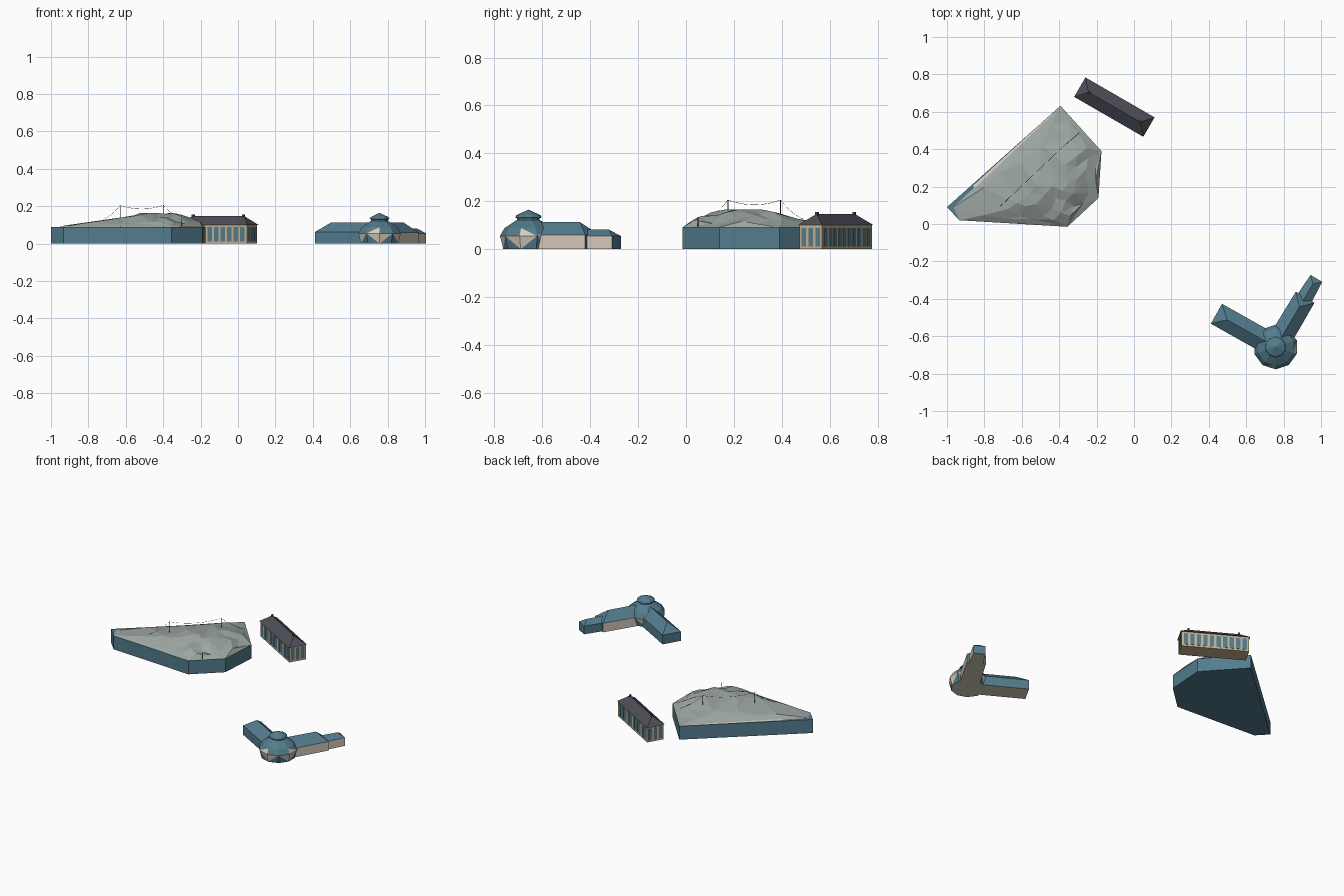
import bpy, bmesh, math, random
from mathutils import Vector, Matrix
from mathutils.geometry import delaunay_2d_cdt

if "Cube" in bpy.data.objects:
    bpy.data.objects.remove(bpy.data.objects["Cube"])

random.seed(4)

def mat(name, r, g, b):
    m = bpy.data.materials.new(name)
    m.diffuse_color = tuple((c / 255) ** 2.2 for c in (r, g, b)) + (1,)
    m.use_nodes = True
    m.node_tree.nodes["Principled BSDF"].inputs["Base Color"].default_value = m.diffuse_color
    return m

BLUE = mat("slate blue", 84, 123, 140)
CREAM = mat("cream", 216, 204, 188)
TAN = mat("tan trim", 196, 176, 140)
ROOF = mat("dark roof", 78, 79, 88)
ROCK = mat("grey rock", 154, 164, 160)
BLACK = mat("cable black", 40, 40, 42)

def add(name, verts, faces, mats, idx=None, matrix=None):
    me = bpy.data.meshes.new(name)
    me.from_pydata([tuple(v) for v in verts], [], faces)
    for m in mats:
        me.materials.append(m)
    if idx:
        for p in me.polygons:
            p.material_index = idx[p.index]
    bm = bmesh.new()
    bm.from_mesh(me)
    bmesh.ops.recalc_face_normals(bm, faces=bm.faces)
    bm.to_mesh(me)
    bm.free()
    ob = bpy.data.objects.new(name, me)
    bpy.context.collection.objects.link(ob)
    if matrix:
        ob.matrix_world = matrix
    return ob

def place(x, y, deg):
    return Matrix.Translation((x, y, 0)) @ Matrix.Rotation(math.radians(deg), 4, 'Z')

def box(name, cx, cy, cz, sx, sy, sz, m, matrix=None):
    v = [(cx + a * sx / 2, cy + b * sy / 2, cz + c * sz / 2)
         for c in (-1, 1) for a, b in ((-1, -1), (1, -1), (1, 1), (-1, 1))]
    f = [(3, 2, 1, 0), (4, 5, 6, 7)] + [(i, (i + 1) % 4, (i + 1) % 4 + 4, i + 4) for i in range(4)]
    return add(name, v, f, [m], None, matrix)

def hip_house(name, x0, x1, w0, w1, eave, ridge, hip0, hip1, mats, idx, matrix):
    """Walls plus hipped roof along local x; idx = bottom, -y, end, +y, start, four roof faces."""
    plan = [(x0, -w0 / 2), (x1, -w1 / 2), (x1, w1 / 2), (x0, w0 / 2)]
    v = [(x, y, 0) for x, y in plan] + [(x, y, eave) for x, y in plan]
    v += [(x0 + hip0, 0, ridge), (x1 - hip1, 0, ridge)]
    f = [(3, 2, 1, 0)] + [(i, (i + 1) % 4, (i + 1) % 4 + 4, i + 4) for i in range(4)]
    f += [(4, 5, 9, 8), (5, 6, 9), (6, 7, 8, 9), (7, 4, 8)]
    return add(name, v, f, mats, idx, matrix)

# Plateau base
outline = [(-1.0, 0.09), (-0.933, 0.02), (-0.356, -0.015), (-0.19, 0.139), (-0.174, 0.39), (-0.393, 0.632)]
n = len(outline)
add("plateau_base", [(x, y, z) for z in (0, 0.09) for x, y in outline],
    [tuple(range(n - 1, -1, -1)), tuple(range(n, 2 * n))] +
    [(i, (i + 1) % n, (i + 1) % n + n, i + n) for i in range(n)], [BLUE])

# Rocky mound: scattered points, triangulated, raised by distance to the edge
rim = [(-0.965, 0.09)] + outline[1:]
def edge_dist(p):
    best = 9
    for i in range(n):
        a, b = Vector(rim[i]), Vector(rim[(i + 1) % n])
        d = b - a
        s = (d.x * (p.y - a.y) - d.y * (p.x - a.x)) / d.length
        best = min(best, s)
    return best

pts = [Vector(p) for p in rim]
tries = 0
while len(pts) < 95 and tries < 6000:
    tries += 1
    p = Vector((random.uniform(-1, -0.17), random.uniform(-0.02, 0.63)))
    smooth_side = p.y - 0.9 * p.x > 0.68 and p.x < -0.36
    gap = 0.11 if smooth_side else 0.048
    if edge_dist(p) > 0.02 and min((p - q).length for q in pts) > gap:
        pts.append(p)
vs, _, fs, *_ = delaunay_2d_cdt(pts, [(i, (i + 1) % n) for i in range(n)], [], 1, 1e-5)
def rock_z(p):
    d = edge_dist(p)
    if d < 0.005:
        return 0.091
    t = min(d / 0.2, 1)
    rough = 0.011 if p.y - 0.9 * p.x < 0.68 or p.x > -0.36 else 0.002
    return min(0.165, 0.096 + 0.062 * math.sin(t * math.pi / 2) + random.uniform(-rough, rough))
add("rocky_mound", [(p.x, p.y, rock_z(p)) for p in vs], fs, [ROCK])

# Cream path along the north-west rim
add("rim_path", [(-0.86, 0.205, 0.092), (-0.85, 0.185, 0.094), (-0.43, 0.585, 0.094), (-0.44, 0.59, 0.092)],
    [(0, 1, 2, 3)], [CREAM])

# Masts and thin cables over the mound
masts = [(-0.63, 0.175, 0.205), (-0.4, 0.395, 0.205)]
for i, (x, y, z) in enumerate(masts + [(-0.3, 0.05, 0.135)]):
    box("mast_%d" % i, x, y, (z + 0.09) / 2, 0.003, 0.003, z - 0.09, BLACK)
def cable(name, a, b, sag):
    cu = bpy.data.curves.new(name, 'CURVE')
    cu.dimensions = '3D'
    cu.bevel_depth = 0.0007
    cu.bevel_resolution = 0
    s = cu.splines.new('POLY')
    s.points.add(6)
    for i, p in enumerate(s.points):
        t = i / 6
        q = Vector(a).lerp(Vector(b), t)
        p.co = (q.x, q.y, q.z - sag * 4 * t * (1 - t), 1)
    cu.materials.append(BLACK)
    bpy.context.collection.objects.link(bpy.data.objects.new(name, cu))
cable("cable_middle", masts[0], masts[1], 0.02)
cable("cable_lower", (-0.72, 0.09, 0.13), masts[0], 0.01)
cable("cable_upper", masts[1], (-0.29, 0.49, 0.125), 0.01)

# Long hall with dark hipped roof
H = place(-0.105, 0.625, -30)
L, W = 0.415, 0.11
box("hall_walls", 0, 0, 0.05, L, W, 0.1, TAN, H)
rv = [(a * 0.2135, b * 0.06, 0.1) for a, b in ((-1, -1), (1, -1), (1, 1), (-1, 1))]
rv += [(-0.16, 0, 0.147), (0.16, 0, 0.147)]
add("hall_roof", rv, [(3, 2, 1, 0), (0, 1, 5, 4), (1, 2, 5), (2, 3, 4, 5), (3, 0, 4)], [ROOF], None, H)
for s in (-1, 1):
    box("roof_finial", s * 0.155, 0, 0.147, 0.012, 0.012, 0.016, ROOF, H)
    # windows on the long sides and ends
    for i in range(10):
        box("hall_window", -0.18 + i * 0.04, s * W / 2, 0.05, 0.026, 0.004, 0.076, BLUE, H)
    for i in (-1, 0, 1):
        box("hall_window_end", s * L / 2, i * 0.034, 0.05, 0.004, 0.022, 0.076, BLUE, H)

# Pavilion wings
CX, CY = 0.757, -0.658
pal = [BLUE, CREAM]
hip_house("west_wing", 0.06, 0.363, 0.122, 0.122, 0.062, 0.113, 0, 0.065, pal,
          [1, 0, 0, 0, 0, 0, 0, 0, 0], place(CX, CY, 150.6))
E = place(CX, CY, 59.3)
hip_house("east_wing", 0.06, 0.31, 0.122, 0.116, 0.06, 0.113, 0, 0.06, pal,
          [1, 1, 0, 1, 0, 0, 0, 0, 0], E)
hip_house("east_annex", 0.27, 0.427, 0.09, 0.073, 0.055, 0.081, 0, 0.035, pal,
          [1, 1, 0, 0, 0, 0, 0, 0, 0], E)

# Ten-sided rotunda with alternating cream and blue triangles, and cupola
N = 10
prof = [(0.105, 0), (0.119, 0.055), (0.1, 0.088), (0.054, 0.118), (0.047, 0.122),
        (0.047, 0.13), (0.056, 0.132), (0.05, 0.142)]
v, f, idx = [], [tuple(range(N))], [1]
for r, z in prof:
    v += [(r * math.cos((i + .5) * math.tau / N), r * math.sin((i + .5) * math.tau / N), z) for i in range(N)]
v.append((0, 0, 0.165))
for k in range(len(prof) - 1):
    for i in range(N):
        a, b = k * N + i, k * N + (i + 1) % N
        c, d = b + N, a + N
        if k < 2:
            flip = (i + k) % 2
            f += [(a, b, c), (a, c, d)] if flip else [(a, b, d), (b, c, d)]
            idx += [0, 1] if k == 0 else [1 if i % 3 == 0 else 0, 0]
        else:
            f.append((a, b, c, d))
            idx.append(0)
top = (len(prof) - 1) * N
for i in range(N):
    f.append((top + i, top + (i + 1) % N, len(v) - 1))
    idx.append(0)
add("rotunda", v, f, pal, idx, place(CX, CY, 0))
